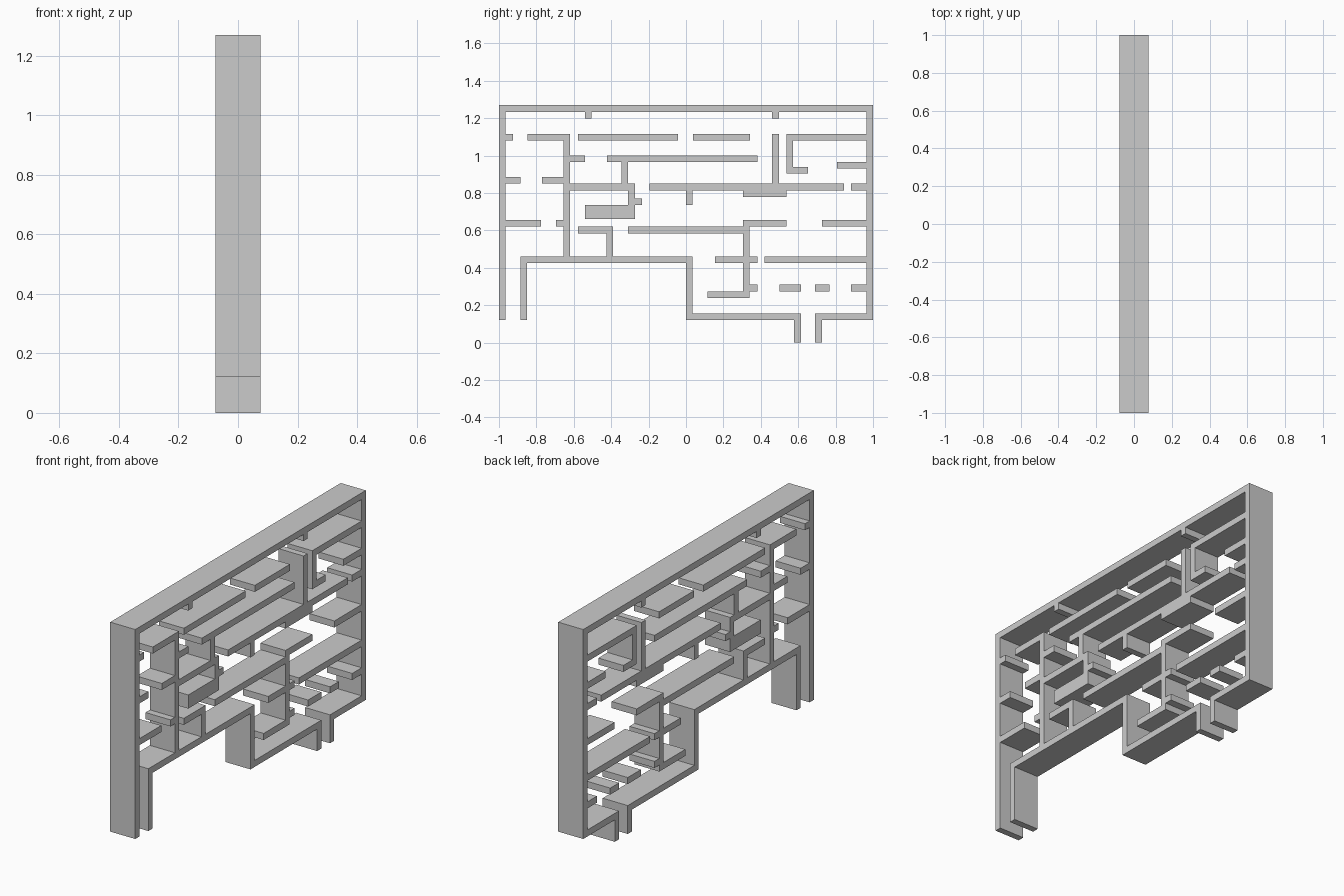
import bpy, bmesh, math

T = 0.036        # wall thickness
DEPTH = 0.152    # depth along x
rects = []       # wall rectangles (y0, y1, z0, z1)


def row(z, *spans, h=T):
    """Horizontal walls with underside at z."""
    for a, b in spans:
        rects.append((a, b, z, z + h))


def post(y, z0, z1):
    """Vertical wall with left side at y."""
    rects.append((y, y + T, z0, z1))


# outer shell
row(1.234, (-1, 1))
post(-1, 0.12, 1.27)
post(1 - T, 0.12, 1.27)
row(0.12, (0, 0.614), (0.69, 1))
row(0.426, (-0.886, T))
post(-0.886, 0.12, 0.462)
post(0, 0.12, 0.462)
# lower outlet
post(0.614 - T, 0, 0.156)
post(0.69, 0, 0.156)

# ceiling nubs and upper floors
row(1.198, (-0.54, -0.504), (0.46, 0.496), h=0.036)
row(1.08, (-0.964, -0.924), (-0.848, -0.62), (-0.578, -0.042),
    (0.038, 0.342), (0.536, 0.964))
row(0.966, (-0.62, -0.54), (-0.422, 0.382))
row(0.93, (0.806, 0.964))
row(0.904, (0.536, 0.652))
row(0.85, (-0.964, -0.886), (-0.77, -0.656))
# middle floors
row(0.814, (-0.656, -0.274), (-0.194, 0.844), (0.882, 0.964))
row(0.778, (0.304, 0.536), h=0.036)
row(0.735, (-0.274, -0.234))
row(0.66, (-0.54, -0.274), h=0.075)
row(0.621, (-0.964, -0.774), (-0.694, -0.656), (0.304, 0.536), (0.728, 0.964))
row(0.585, (-0.578, -0.39), (-0.31, 0.34))
# lower floors
row(0.426, (0.154, 0.382), (0.42, 0.964))
row(0.274, (0.34, 0.382), (0.5, 0.614), (0.69, 0.766), (0.882, 0.964))
row(0.238, (0.114, 0.34))

# inner posts
post(-0.656, 0.462, 1.116)
post(-0.346, 0.85, 0.966)
post(0.46, 0.85, 1.116)
post(0.536, 0.904, 1.116)
post(-0.31, 0.66, 0.85)
post(0, 0.735, 0.814)
post(-0.426, 0.462, 0.585)
post(0.304, 0.238, 0.657)

# merge all walls into one flat outline on a shared grid
rects = [tuple(round(v, 4) for v in r) for r in rects]
ys = sorted({v for r in rects for v in r[:2]})
zs = sorted({v for r in rects for v in r[2:]})
bm = bmesh.new()
grid = {}


def vert(i, j):
    if (i, j) not in grid:
        grid[i, j] = bm.verts.new((0, ys[i], zs[j]))
    return grid[i, j]


for i in range(len(ys) - 1):
    for j in range(len(zs) - 1):
        y, z = (ys[i] + ys[i + 1]) / 2, (zs[j] + zs[j + 1]) / 2
        if any(a < y < b and c < z < d for a, b, c, d in rects):
            bm.faces.new((vert(i, j), vert(i + 1, j), vert(i + 1, j + 1), vert(i, j + 1)))
bmesh.ops.dissolve_limit(bm, angle_limit=math.radians(1), verts=bm.verts, edges=bm.edges)

mesh = bpy.data.meshes.new("maze_walls")
bm.to_mesh(mesh)
bm.free()
walls = bpy.data.objects.new("maze_walls", mesh)
bpy.context.collection.objects.link(walls)

# give the outline its depth
solid = walls.modifiers.new("depth", "SOLIDIFY")
solid.thickness = DEPTH
solid.offset = 0
